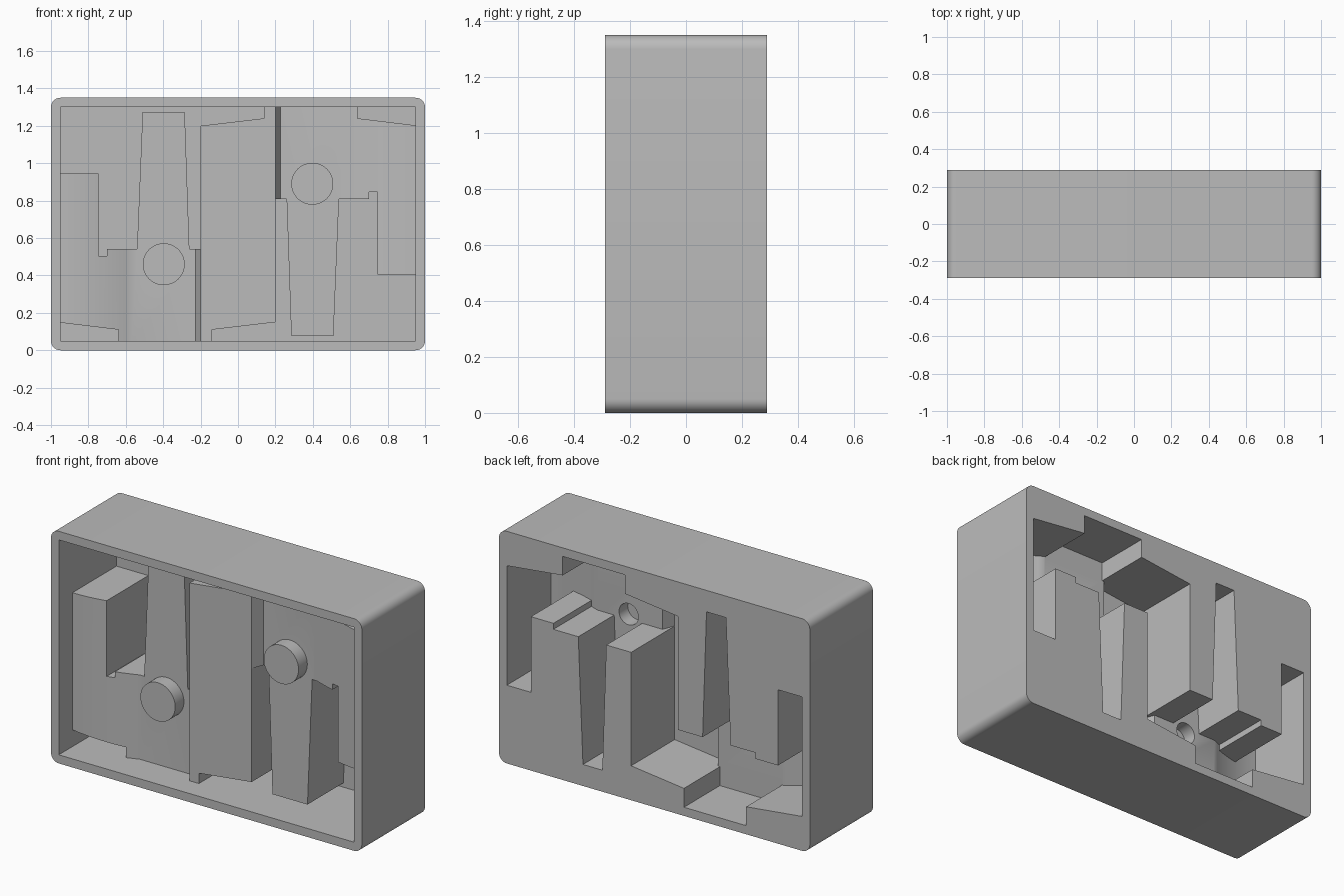
import bpy, bmesh, math

if "Cube" in bpy.data.objects:
    bpy.data.objects.remove(bpy.data.objects["Cube"], do_unlink=True)

HEIGHT, BACK, WALL = 1.35, 0.29, 0.05

grey = bpy.data.materials.new("light_grey")
grey.use_nodes = True
grey.diffuse_color = (0.5, 0.5, 0.5, 1)
grey.node_tree.nodes["Principled BSDF"].inputs["Base Color"].default_value = (0.5, 0.5, 0.5, 1)


def prism(name, outline, lo, hi, along="y"):
    """Extrude an xz outline along y, or an xy outline along z."""
    bm = bmesh.new()
    place = (lambda a, b, t: (a, t, b)) if along == "y" else (lambda a, b, t: (a, b, t))
    near = [bm.verts.new(place(a, b, lo)) for a, b in outline]
    far = [bm.verts.new(place(a, b, hi)) for a, b in outline]
    bm.faces.new(near)
    bm.faces.new(far)
    n = len(outline)
    for i in range(n):
        j = (i + 1) % n
        bm.faces.new((near[i], near[j], far[j], far[i]))
    bmesh.ops.recalc_face_normals(bm, faces=bm.faces)
    mesh = bpy.data.meshes.new(name)
    bm.to_mesh(mesh)
    bm.free()
    mesh.materials.append(grey)
    obj = bpy.data.objects.new(name, mesh)
    bpy.context.collection.objects.link(obj)
    return obj


def combine(target, tool, operation):
    mod = target.modifiers.new("combine", "BOOLEAN")
    mod.operation, mod.object, mod.solver = operation, tool, "EXACT"
    bpy.context.view_layer.objects.active = target
    bpy.ops.object.modifier_apply(modifier=mod.name)
    bpy.data.objects.remove(tool, do_unlink=True)


def arc(cx, cz, r, start, end, steps):
    return [(cx + r * math.cos(math.radians(start + (end - start) * i / steps)),
             cz + r * math.sin(math.radians(start + (end - start) * i / steps)))
            for i in range(steps + 1)]


def box(x, z0, z1):
    return [(-x, z0), (x, z0), (x, z1), (-x, z1)]


def cavity_outline(g, edge, top):
    """Twin tool-shaped outline grown by g; half is listed, half is turned about the centre."""
    half = [(edge, 1.15 + g), (0.59 + g, 1.19 + g), (0.59 + g, top), (0.19 - g, top),
            (0.19 - g, 1.19 + g), (-0.15 - g, 1.15 + g), (-0.15 - g, 0.49 + g),
            (-0.31 + g, 0.49 + g), (-0.335 + g, 1.225 + g), (-0.46 - g, 1.225 + g),
            (-0.49 - g, 0.49 + g), (-0.65 - g, 0.49 + g), (-0.65 - g, 0.455 + g),
            (-0.795 + g, 0.455 + g), (-0.795 + g, 0.895 + g), (-edge, 0.895 + g)]
    return half + [(-x, HEIGHT - z) for x, z in half]


def depth_profile(step, bend, inset, rear):
    """Depth across x: raised middle, level shelf, then a convex swell to the sides."""
    right = [(step, -0.16), (step + 0.027, -0.09), (bend, -0.09)]
    for i in range(1, 13):
        x = bend + (0.95 - bend) * i / 12
        right.append((x, -0.165 + 0.075 * ((0.95 - x) / (0.95 - bend)) ** 2))
    right.append((1.0, -0.165))
    right = [(x, y + inset) for x, y in right]
    left = [(-x, y) for x, y in reversed(right)]
    return left + right + [(1.0, rear), (-1.0, rear)]


def shaped_block(name, outline, profile):
    block = prism(name, outline, -0.6, 0.6)
    combine(block, prism("depth_limit", profile, -0.2, 1.6, "z"), "INTERSECT")
    return block


# Rounded outer case with an open front
r = WALL
corners = (arc(1 - r, HEIGHT - r, r, 0, 90, 8) + arc(r - 1, HEIGHT - r, r, 90, 180, 8)
           + arc(r - 1, r, r, 180, 270, 8) + arc(1 - r, r, r, 270, 360, 8))
case = prism("moulded_case", corners, -BACK, BACK)
combine(case, prism("front_opening", box(0.95, WALL, HEIGHT - WALL), -0.5, 0.24), "DIFFERENCE")

# Raised walls on the front
combine(case, shaped_block("raised_form", cavity_outline(WALL, 0.97, 1.32),
                           depth_profile(0.2, 0.57, 0, 0.265)), "UNION")

# Hollow of the same shape, opening to the back
combine(case, shaped_block("rear_hollow", cavity_outline(0, 0.95, 1.30),
                           depth_profile(0.152, 0.6, WALL, 0.4)), "DIFFERENCE")

# Round pegs, hollow from behind
for x, z in ((-0.397, 0.46), (0.397, 0.89)):
    combine(case, prism("peg", arc(x, z, 0.112, 0, 352.5, 47), -0.17, -0.06), "UNION")
    combine(case, prism("peg_bore", arc(x, z, 0.062, 0, 352.5, 47), -0.12, 0.1), "DIFFERENCE")

# Smooth curves, keep edges sharp
bpy.ops.object.select_all(action="DESELECT")
case.select_set(True)
bpy.context.view_layer.objects.active = case
bpy.ops.object.shade_smooth_by_angle(angle=math.radians(25))
